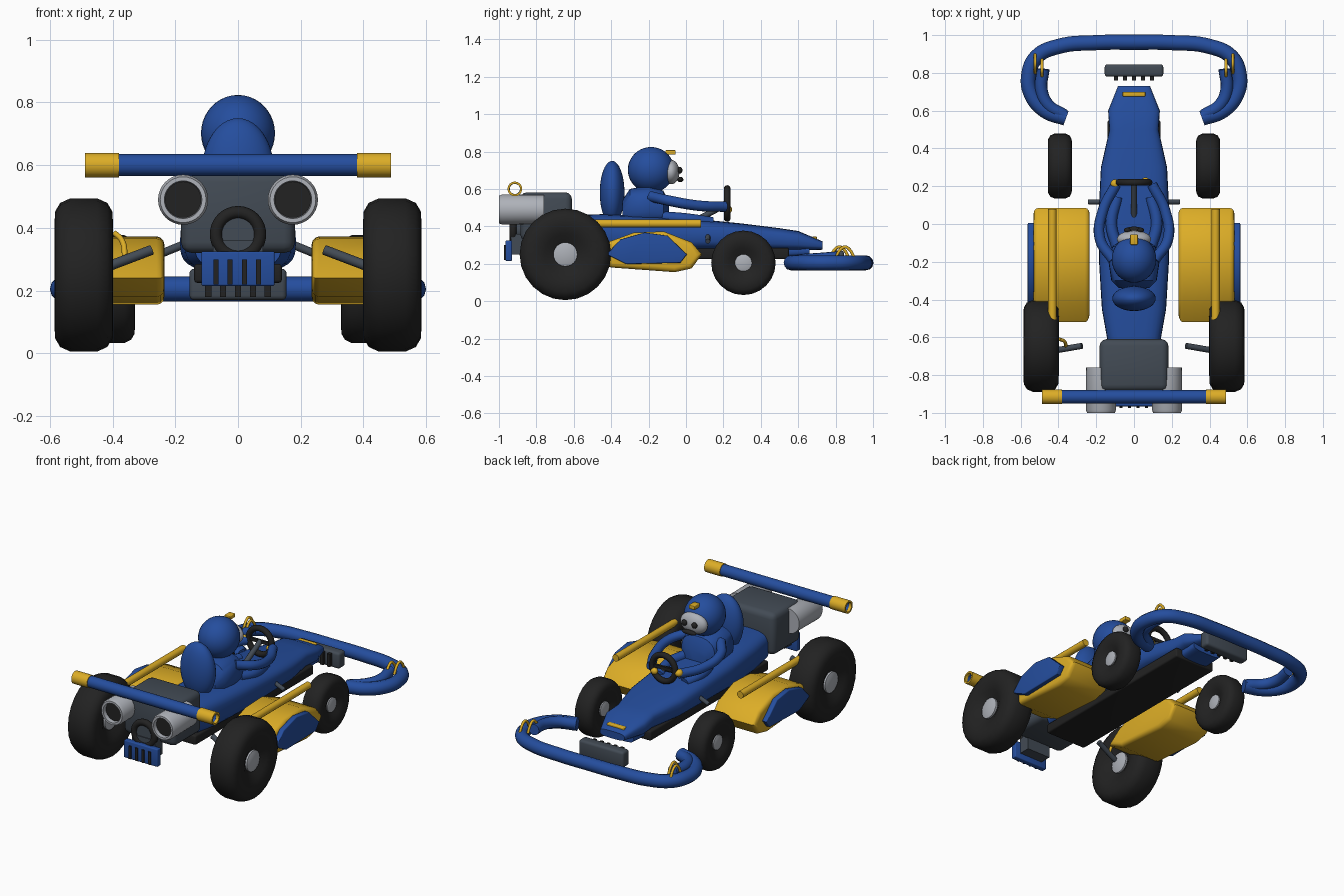
import bpy, bmesh, math
from mathutils import Vector

if "Cube" in bpy.data.objects:
    bpy.data.objects.remove(bpy.data.objects["Cube"])


def material(name, rgb):
    m = bpy.data.materials.new(name)
    m.use_nodes = True
    m.diffuse_color = (*rgb, 1)
    m.node_tree.nodes["Principled BSDF"].inputs["Base Color"].default_value = (*rgb, 1)
    return m


BLUE = material("blue", (0.018, 0.075, 0.34))
YELLOW = material("yellow", (0.72, 0.42, 0.02))
BLACK = material("black", (0.016, 0.016, 0.016))
SLATE = material("slate", (0.055, 0.07, 0.09))
SILVER = material("silver", (0.42, 0.44, 0.48))


def finish(bm, name, mat, smooth=True, angle=40):
    bmesh.ops.recalc_face_normals(bm, faces=bm.faces)
    me = bpy.data.meshes.new(name)
    bm.to_mesh(me)
    bm.free()
    me.materials.append(mat)
    ob = bpy.data.objects.new(name, me)
    bpy.context.collection.objects.link(ob)
    if smooth:
        bpy.ops.object.select_all(action="DESELECT")
        ob.select_set(True)
        bpy.context.view_layer.objects.active = ob
        bpy.ops.object.shade_smooth_by_angle(angle=math.radians(angle))
    return ob


def bevel(bm, width, segments=3):
    bmesh.ops.bevel(bm, geom=bm.edges[:], offset=width, segments=segments,
                    profile=0.5, affect="EDGES", clamp_overlap=True)


def box(name, mat, lo, hi, round_by=0.0):
    lo, hi = Vector(lo), Vector(hi)
    bm = bmesh.new()
    bmesh.ops.create_cube(bm, size=1)
    for v in bm.verts:
        v.co = (lo + hi) / 2 + v.co * (hi - lo)
    if round_by:
        bevel(bm, round_by)
    return finish(bm, name, mat)


def ball(name, mat, centre, radii):
    bm = bmesh.new()
    bmesh.ops.create_uvsphere(bm, u_segments=32, v_segments=20, radius=1)
    for v in bm.verts:
        v.co = Vector(centre) + v.co * Vector(radii)
    return finish(bm, name, mat)


def lathe(name, mat, profile, centre, axis, steps=32, closed=False):
    """Turn (radius, along) points about the x or y axis."""
    bm = bmesh.new()
    rings = []
    for i in range(steps):
        a = math.tau * i / steps
        c, s = math.cos(a), math.sin(a)
        rings.append([bm.verts.new(Vector(centre) + Vector(
            (d, r * c, r * s) if axis == "x" else (r * c, d, r * s))) for r, d in profile])
    n = len(profile)
    for i in range(steps):
        a, b = rings[i], rings[(i + 1) % steps]
        for j in range(n if closed else n - 1):
            k = (j + 1) % n
            bm.faces.new((a[j], a[k], b[k], b[j]))
    bmesh.ops.remove_doubles(bm, verts=bm.verts, dist=1e-5)
    return finish(bm, name, mat)


def ring(name, mat, centre, major, minor):
    pts = [(major + minor * math.cos(math.tau * i / 10), minor * math.sin(math.tau * i / 10))
           for i in range(10)]
    return lathe(name, mat, pts, centre, "y", closed=True)


def tube(name, mat, points, radius):
    cu = bpy.data.curves.new(name, "CURVE")
    cu.dimensions = "3D"
    cu.bevel_depth, cu.bevel_resolution = radius, 4
    cu.use_fill_caps, cu.resolution_u = True, 8
    sp = cu.splines.new("BEZIER")
    sp.bezier_points.add(len(points) - 1)
    for bp, p in zip(sp.bezier_points, points):
        bp.co = p
        bp.handle_left_type = bp.handle_right_type = "AUTO"
    tmp = bpy.data.objects.new(name, cu)
    bpy.context.collection.objects.link(tmp)
    bpy.context.view_layer.update()
    bm = bmesh.new()
    bm.from_mesh(tmp.evaluated_get(bpy.context.evaluated_depsgraph_get()).to_mesh())
    bpy.data.objects.remove(tmp)
    return finish(bm, name, mat)


def slab(name, mat, outline, x0, x1, round_by):
    """Extrude a (y, z) outline across x."""
    bm = bmesh.new()
    face = bm.faces.new([bm.verts.new((x0, y, z)) for y, z in outline])
    out = bmesh.ops.extrude_face_region(bm, geom=[face])
    for v in out["geom"]:
        if isinstance(v, bmesh.types.BMVert):
            v.co.x = x1
    rim = [e for e in bm.edges if abs(e.verts[0].co.x - e.verts[1].co.x) < 1e-6]
    bmesh.ops.bevel(bm, geom=rim, offset=round_by, segments=3, profile=0.5, affect="EDGES")
    return finish(bm, name, mat)


def loft(name, mat, sections, power=0.6, steps=28):
    """Rounded-box rings given as (y, half width, bottom, top)."""
    bm = bmesh.new()
    soft = lambda t: math.copysign(abs(t) ** power, t)
    rings = []
    for y, w, lo, hi in sections:
        angles = [math.tau * i / steps for i in range(steps)]
        rings.append([bm.verts.new((w * soft(math.cos(a)), y,
                      (lo + hi) / 2 + (hi - lo) / 2 * soft(math.sin(a)))) for a in angles])
    for a, b in zip(rings, rings[1:]):
        for i in range(steps):
            j = (i + 1) % steps
            bm.faces.new((a[i], a[j], b[j], b[i]))
    bm.faces.new(rings[0])
    bm.faces.new(rings[-1])
    return finish(bm, name, mat)


# Chassis: long tapering hull, nose badge and floor tray
loft("body", BLUE, [(-0.62, 0.14, 0.27, 0.46), (-0.45, 0.17, 0.26, 0.465), (-0.2, 0.185, 0.26, 0.455),
                    (0.1, 0.185, 0.27, 0.435), (0.3, 0.175, 0.27, 0.415), (0.5, 0.13, 0.27, 0.39),
                    (0.6, 0.137, 0.27, 0.375), (0.73, 0.085, 0.275, 0.32)])
box("nose_badge", YELLOW, (-0.06, 0.675, 0.325), (0.06, 0.7, 0.345), 0.005)
box("floor_tray", BLACK, (-0.14, -0.62, 0.225), (0.14, 0.55, 0.285), 0.01)
loft("keel", BLUE, [(0.5, 0.1, 0.23, 0.3), (0.66, 0.1, 0.24, 0.3)])

# Engine, rear pulley and radiator
box("engine", SLATE, (-0.182, -0.885, 0.32), (0.182, -0.61, 0.582), 0.035)
ring("pulley_tyre", BLACK, (0, -0.925, 0.38), 0.07, 0.02)
lathe("pulley_disc", SLATE, [(0, -0.93), (0.058, -0.93), (0.058, -0.86), (0, -0.86)], (0, 0, 0.38), "y")
box("radiator", BLUE, (-0.117, -0.965, 0.215), (0.117, -0.93, 0.325), 0.006)
box("radiator_mount", SLATE, (-0.08, -0.935, 0.25), (0.08, -0.86, 0.36))
for i in range(4):
    x = -0.07 + i * 0.045
    box("radiator_slot", BLACK, (x - 0.008, -0.973, 0.22), (x + 0.008, -0.964, 0.3))

# Front grille
box("front_grille", SLATE, (-0.155, 0.78, 0.17), (0.155, 0.845, 0.27), 0.015)
for i in range(5):
    x = -0.095 + i * 0.0475
    box("grille_bar", BLACK, (x - 0.01, 0.76, 0.18), (x + 0.01, 0.785, 0.26))

# Rear wing: hollow bar with coloured sleeves at the tips
lathe("wing_bar", BLUE, [(0.035, -0.47), (0.035, 0.47), (0.027, 0.47), (0.027, -0.47)],
      (0, -0.915, 0.6), "x", closed=True)

# Driver
ball("seat_back", BLUE, (0, -0.395, 0.58), (0.115, 0.066, 0.17))
loft("torso", BLUE, [(-0.34, 0.08, 0.42, 0.54), (-0.3, 0.12, 0.4, 0.6), (-0.2, 0.135, 0.4, 0.62),
                     (-0.12, 0.115, 0.4, 0.59), (-0.09, 0.07, 0.42, 0.52)], 0.8)
ball("helmet", BLUE, (0, -0.187, 0.702), (0.118, 0.124, 0.122))
ball("face", SILVER, (0, -0.08, 0.69), (0.09, 0.045, 0.065))
box("helmet_crest", YELLOW, (-0.02, -0.11, 0.783), (0.02, -0.055, 0.807), 0.004)
ball("mouthpiece", BLACK, (0, -0.03, 0.65), (0.05, 0.016, 0.014))

# Steering
ring("steering_wheel", BLACK, (0, 0.22, 0.522), 0.08, 0.018)
tube("steering_column", SLATE, [(0, 0.04, 0.425), (0, 0.22, 0.52)], 0.016)
box("wheel_spoke", BLACK, (-0.08, 0.212, 0.512), (0.08, 0.226, 0.532))
ball("right_glove", YELLOW, (-0.1, 0.213, 0.515), (0.024, 0.024, 0.022))
ball("left_glove", YELLOW, (0.06, 0.228, 0.49), (0.022, 0.018, 0.02))

# Front bumper: one wide hoop
half = [(0.36, 0.56, 0.205), (0.47, 0.6, 0.205), (0.545, 0.69, 0.205), (0.557, 0.79, 0.205),
        (0.515, 0.885, 0.205), (0.4, 0.94, 0.205), (0.2, 0.96, 0.205)]
tube("front_bumper", BLUE, half + [(0, 0.962, 0.205)] + [(-x, y, z) for x, y, z in reversed(half)], 0.04)


def wheel(label, x, y, z, radius, half_width, s):
    shape = [(0.24, -0.55), (0.45, -0.85), (0.62, -1), (0.82, -0.97), (0.93, -0.8), (0.99, -0.45)]
    shape += [(r, -d) for r, d in reversed(shape)]
    lathe(label + "_tyre", BLACK, [(r * radius, d * half_width) for r, d in shape],
          (s * x, y, z), "x", 24, True)
    r, d = radius * 0.26, half_width * 0.7
    lathe(label + "_hub", SILVER, [(0, -d * 1.15), (r * 0.7, -d * 1.1), (r, -d),
                                   (r, d), (r * 0.7, d * 1.1), (0, d * 1.15)], (s * x, y, z), "x", 24)


# Everything paired left and right
for s in (1, -1):
    wheel("rear_wheel", 0.492, -0.645, 0.25, 0.247, 0.094, s)
    wheel("front_wheel", 0.392, 0.307, 0.205, 0.174, 0.064, s)

    slab("side_pod", YELLOW, [(-0.52, 0.24), (-0.42, 0.315), (-0.28, 0.366), (-0.12, 0.373),
                              (0.03, 0.315), (0.085, 0.25), (0.03, 0.175), (-0.06, 0.155),
                              (-0.4, 0.18)], s * 0.235, s * 0.532, 0.025)
    slab("pod_panel", BLUE, [(-0.425, 0.25), (-0.35, 0.33), (-0.22, 0.367), (-0.1, 0.35),
                             (0.005, 0.25), (-0.03, 0.205), (-0.32, 0.198)], s * 0.53, s * 0.563, 0.006)
    tube("side_rail", YELLOW, [(s * 0.432, -0.505, 0.415), (s * 0.432, 0.08, 0.415)], 0.022)

    # Twin exhausts with dark bores
    lathe("exhaust", SILVER, [(0, -0.76), (0.078, -0.76), (0.08, -0.985), (0.073, -1.0), (0.06, -1.0),
                              (0.056, -0.96)], (s * 0.175, 0, 0.49), "y")
    lathe("exhaust_bore", BLACK, [(0, -0.975), (0.058, -0.975)], (s * 0.175, 0, 0.49), "y")

    lathe("wing_tip", YELLOW, [(0.039, 0.38 * s), (0.039, 0.488 * s), (0.028, 0.488 * s), (0.028, 0.38 * s)],
          (0, -0.915, 0.6), "x", closed=True)

    # Axle stubs
    tube("rear_axle", SLATE, [(s * 0.275, -0.645, 0.33), (s * 0.42, -0.67, 0.275)], 0.016)
    tube("front_axle", SLATE, [(s * 0.13, 0.117, 0.365), (s * 0.24, 0.117, 0.32)], 0.013)

    # Arms and eyes
    tube("arm", BLUE, [(s * 0.11, -0.19, 0.56), (s * 0.18, -0.08, 0.535), (s * 0.165, 0.07, 0.51),
                       (s * 0.095, 0.21, 0.505)], 0.028)
    tube("leg", BLUE, [(s * 0.09, -0.12, 0.45), (s * 0.12, 0.0, 0.44), (s * 0.09, 0.14, 0.42)], 0.03)
    ball("eye", BLACK, (s * 0.035, -0.033, 0.7), (0.018, 0.014, 0.018))

    # Inner bumper tube and clips
    tube("inner_bumper", BLUE, [(s * 0.37, 0.575, 0.21), (s * 0.455, 0.63, 0.22), (s * 0.49, 0.71, 0.225),
                                (s * 0.48, 0.82, 0.235)], 0.033)
    for x, y in ((0.523, 0.85), (0.487, 0.82)):
        tube("bumper_clip", YELLOW, [(s * x, y - 0.05, 0.23), (s * x, y - 0.025, 0.275), (s * x, y, 0.29),
                                     (s * x, y + 0.025, 0.275), (s * x, y + 0.05, 0.23)], 0.008)

# Small fuel hose on one side
tube("fuel_hose", YELLOW, [(-0.395, -0.61, 0.385), (-0.37, -0.62, 0.36), (-0.36, -0.65, 0.3)], 0.009)
